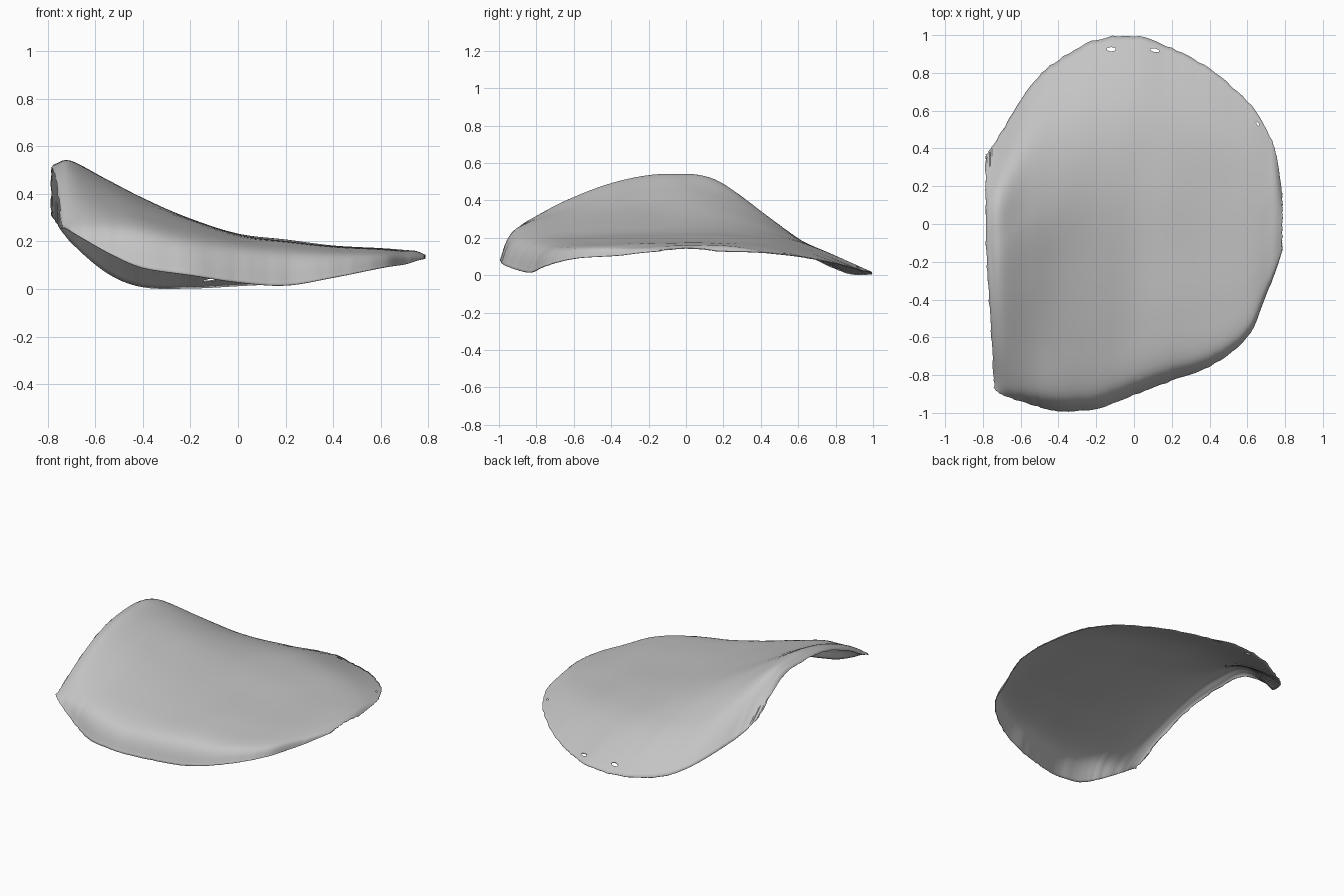
import bpy, bmesh, math, random

if "Cube" in bpy.data.objects:
    bpy.data.objects.remove(bpy.data.objects["Cube"])
random.seed(4)

# Cross-sections of the curved plate: x, front y, back y, then heights from front to back
T = [0, .045, .2, .4, .6, .8, 1]
SECTIONS = [
    (-.785, -.87, .36, .265, .285, .385, .48, .515, .49, .32),
    (-.765, -.89, .39, .26, .29, .40, .495, .53, .505, .29),
    (-.70, -.92, .49, .225, .29, .405, .505, .545, .49, .20),
    (-.55, -.96, .73, .15, .27, .365, .445, .46, .35, .075),
    (-.40, -.99, .87, .095, .25, .325, .375, .38, .26, .017),
    (-.20, -.98, .975, .065, .205, .27, .30, .29, .20, .012),
    (0, -.905, .995, .035, .175, .22, .237, .233, .18, .022),
    (.20, -.83, .93, .022, .155, .20, .21, .212, .17, .035),
    (.40, -.755, .82, .055, .15, .18, .188, .187, .165, .065),
    (.60, -.60, .65, .095, .15, .17, .177, .177, .16, .10),
    (.70, -.375, .50, .11, .145, .16, .168, .17, .155, .12),
    (.75, -.25, .38, .125, .145, .157, .165, .165, .155, .13),
    (.785, -.14, .16, .135, .14, .145, .15, .15, .145, .135),
]


def spline(rows, u):
    """Catmull-Rom through rows of equal length, u in 0..1."""
    n = len(rows) - 1
    i = min(int(u * n), n - 1)
    f = u * n - i
    a, b, c, d = (rows[min(max(k, 0), n)] for k in (i - 1, i, i + 1, i + 2))
    return [q + .5 * f * (r - p + f * (2*p - 5*q + 4*r - s + f * (3*(q - r) + s - p)))
            for p, q, r, s in zip(a, b, c, d)]


grey = bpy.data.materials.new("plain grey")
grey.diffuse_color = (.55, .55, .55, 1)
grey.use_nodes = True
grey.node_tree.nodes["Principled BSDF"].inputs["Base Color"].default_value = grey.diffuse_color

# Curved plate surface
NX, NY, THICK = 84, 48, .004
bm = bmesh.new()
grid = []
for i in range(NX + 1):
    x, yf, yb, *zs = spline(SECTIONS, i / NX)
    jf, jb = random.uniform(-.003, .003), random.uniform(-.005, .005)
    row = []
    for j in range(NY + 1):
        t, z = spline(list(zip(T, zs)), j / NY)
        y = yf + (yb - yf) * t + jf * (1 - t)**8 + jb * t**8
        # straight left edge slants slightly inward toward the front
        left = max(0, min(1, (-x - .4) / .38))
        px = x + left * .06 * max(0, -y - .1)
        if i in (0, NX):
            px += random.uniform(-.004, .004)
        row.append(bm.verts.new((px, y, z)))
    grid.append(row)
for i in range(NX):
    for j in range(NY):
        bm.faces.new((grid[i][j], grid[i+1][j], grid[i+1][j+1], grid[i][j+1]))
low = min(v.co.z for v in bm.verts) - THICK
for v in bm.verts:
    v.co.z -= low
mesh = bpy.data.meshes.new("curved_plate")
bm.to_mesh(mesh)
bm.free()
plate = bpy.data.objects.new("curved_plate", mesh)
bpy.context.collection.objects.link(plate)
mesh.materials.append(grey)
solid = plate.modifiers.new("thickness", 'SOLIDIFY')
solid.thickness = THICK
solid.offset = -1

# Small holes near the back and right rim
for k, (x, y, w, h, ang) in enumerate([(-.12, .925, .026, .012, 0), (.11, .92, .026, .01, -.2),
                                       (.655, .53, .012, .006, -1)]):
    bpy.ops.mesh.primitive_cylinder_add(vertices=6, radius=1, depth=1, location=(x, y, .1),
                                        rotation=(0, 0, ang))
    cutter = bpy.context.object
    cutter.name = f"hole_cutter_{k}"
    cutter.scale = (w, h, 1)
    cutter.hide_render = True
    cutter.display_type = 'WIRE'
    cut = plate.modifiers.new("hole", 'BOOLEAN')
    cut.operation = 'DIFFERENCE'
    cut.solver = 'EXACT'
    cut.object = cutter

# Smooth shading
bpy.ops.object.select_all(action='DESELECT')
plate.select_set(True)
bpy.context.view_layer.objects.active = plate
bpy.ops.object.shade_smooth_by_angle(angle=math.radians(40))
